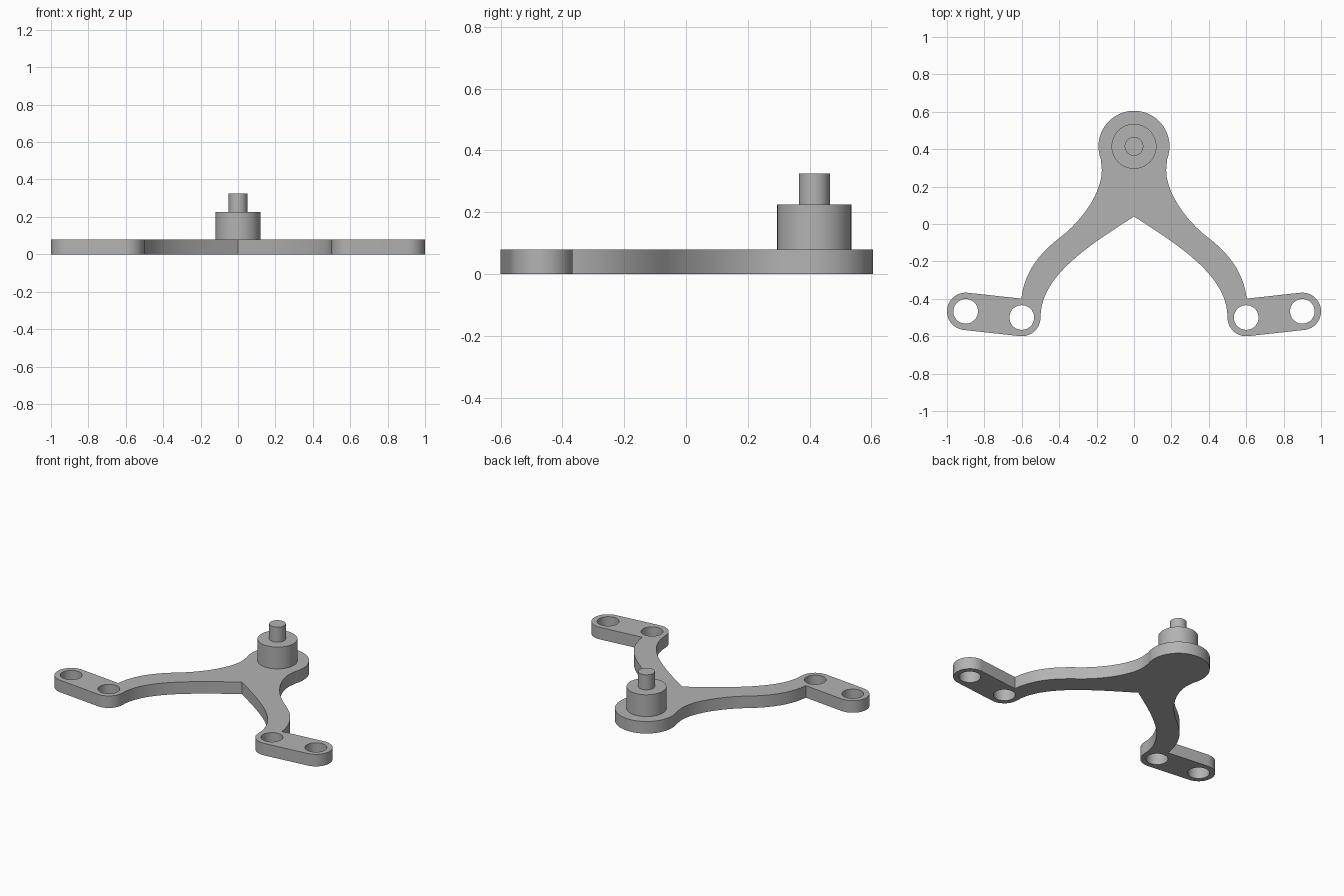
import bpy
import bmesh
from math import sin, cos, radians
from mathutils import Vector
from mathutils.geometry import interpolate_bezier

cube = bpy.data.objects.get("Cube")
if cube:
    bpy.data.objects.remove(cube, do_unlink=True)

THICK = 0.08
HEAD = (0, 0.415)
INNER_HOLE = (0.6, -0.5)
OUTER_HOLE = (0.9, -0.467)

grey = bpy.data.materials.new("grey metal")
grey.use_nodes = True
grey.diffuse_color = (0.45, 0.45, 0.45, 1)
grey.node_tree.nodes["Principled BSDF"].inputs["Base Color"].default_value = grey.diffuse_color


def arc(center, radius, start, end, steps):
    """Points along an arc, angles in degrees."""
    angles = [radians(start + (end - start) * i / steps) for i in range(steps + 1)]
    return [(center[0] + radius * cos(a), center[1] + radius * sin(a)) for a in angles]


def bezier(*points):
    a, b, c, d = [Vector(p) for p in points]
    return [tuple(p) for p in interpolate_bezier(a, b, c, d, 20)]


def finish(obj):
    obj.data.materials.clear()
    obj.data.materials.append(grey)
    bpy.ops.object.select_all(action='DESELECT')
    obj.select_set(True)
    bpy.context.view_layer.objects.active = obj
    bpy.ops.object.shade_smooth_by_angle(angle=radians(30))


# Right half of the bracket outline, clockwise from the head to the fork
half = arc(HEAD, 0.19, 90, -21, 28)
half += bezier((0.172, 0.29), (0.172, 0.17), (0.27, 0.03), (0.38, -0.06))
half += bezier((0.38, -0.06), (0.5, -0.15), (0.585, -0.25), (0.602, -0.399))[1:]
half += arc(OUTER_HOLE, 0.1, 96.3, -83.7, 24)
half += arc(INNER_HOLE, 0.1, -83.7, -180, 16)
half += bezier((0.5, -0.5), (0.5, -0.28), (0.25, -0.12), (0, 0.04))[1:]
outline = half + [(-x, y) for x, y in reversed(half[1:-1])]

# Bracket plate: filled outline with four lug holes
loops = [outline]
for side in (-1, 1):
    for x, y in (INNER_HOLE, OUTER_HOLE):
        loops.append(arc((side * x, y), 0.066, 0, 360, 40)[:-1])

curve = bpy.data.curves.new("bracket_outline", 'CURVE')
curve.dimensions = '2D'
curve.fill_mode = 'BOTH'
curve.extrude = THICK / 2
for loop in loops:
    spline = curve.splines.new('POLY')
    spline.points.add(len(loop) - 1)
    for point, (x, y) in zip(spline.points, loop):
        point.co = (x, y, 0, 1)
    spline.use_cyclic_u = True
plate = bpy.data.objects.new("bracket_plate", curve)
bpy.context.collection.objects.link(plate)
plate.location.z = THICK / 2
bpy.ops.object.select_all(action='DESELECT')
plate.select_set(True)
bpy.context.view_layer.objects.active = plate
bpy.ops.object.convert(target='MESH')
plate = bpy.context.object

# Weld the caps to the walls
bm = bmesh.new()
bm.from_mesh(plate.data)
bmesh.ops.remove_doubles(bm, verts=bm.verts, dist=0.0002)
bmesh.ops.recalc_face_normals(bm, faces=bm.faces)
bm.to_mesh(plate.data)
bm.free()
finish(plate)

# Boss and pin on the head
for name, radius, bottom, top in (("boss", 0.12, THICK, 0.225), ("pin", 0.05, 0.225, 0.325)):
    bpy.ops.mesh.primitive_cylinder_add(vertices=48, radius=radius, depth=top - bottom,
                                        location=(*HEAD, (top + bottom) / 2))
    part = bpy.context.object
    part.name = name
    finish(part)
